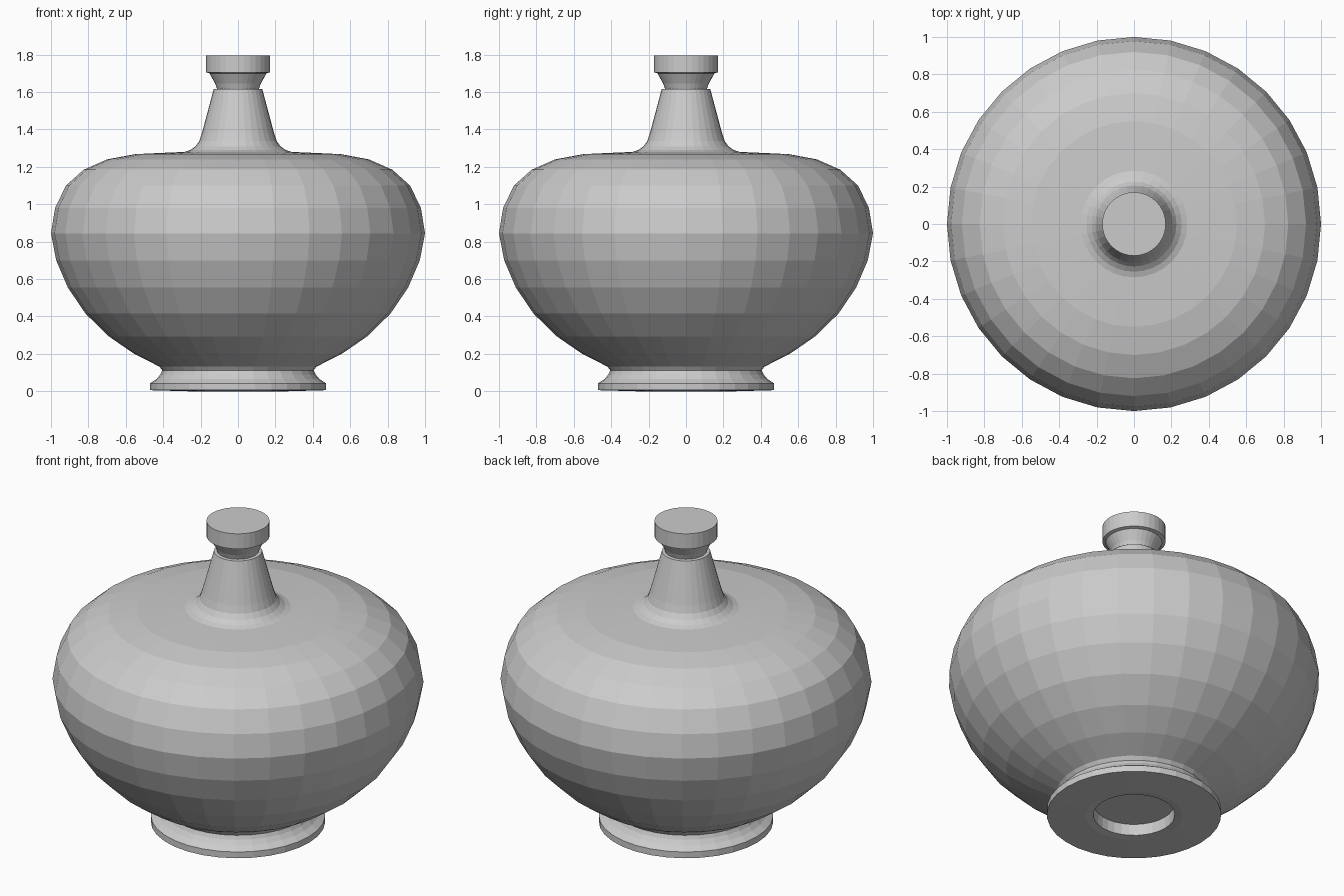
import bpy, bmesh, math, random
from mathutils import Vector

if "Cube" in bpy.data.objects:
    bpy.data.objects.remove(bpy.data.objects["Cube"])

random.seed(7)
SIDES = 32


def lathe(profile):
    """Revolve (radius, z) points around z; radius 0 makes a pole."""
    bm = bmesh.new()
    rings = []
    for r, z in profile:
        if r == 0:
            rings.append([bm.verts.new((0, 0, z))] * SIDES)
        else:
            rings.append([bm.verts.new((r * math.cos(2 * math.pi * i / SIDES),
                                        r * math.sin(2 * math.pi * i / SIDES), z))
                          for i in range(SIDES)])
    for a, b in zip(rings, rings[1:]):
        for i in range(SIDES):
            j = (i + 1) % SIDES
            bm.faces.new(list(dict.fromkeys((a[i], a[j], b[j], b[i]))))
    return bm


def finish(bm, name):
    mesh = bpy.data.meshes.new(name)
    bm.to_mesh(mesh)
    bm.free()
    obj = bpy.data.objects.new(name, mesh)
    bpy.context.collection.objects.link(obj)


def fracture(bm, name, seeds):
    """Cut the surface into the cells nearest to each seed point."""
    for n, s in enumerate(seeds):
        shard = bm.copy()
        for t in seeds:
            if t is s or not shard.faces:
                continue
            geom = shard.verts[:] + shard.edges[:] + shard.faces[:]
            bmesh.ops.bisect_plane(shard, geom=geom, dist=1e-6, plane_co=(s + t) / 2,
                                   plane_no=(t - s).normalized(), clear_outer=True)
        if shard.faces:
            finish(shard, f"{name}_shard_{n + 1}")
        else:
            shard.free()
    bm.free()


def scatter(count, r_min, r_max, z_min, z_max, gap):
    """Random seed points in a ring-shaped volume, kept apart by gap."""
    pts = []
    for _ in range(4000):
        a, r = random.uniform(0, 2 * math.pi), random.uniform(r_min, r_max)
        p = Vector((r * math.cos(a), r * math.sin(a), random.uniform(z_min, z_max)))
        if len(pts) < count and all((p - q).length > gap for q in pts):
            pts.append(p)
    return pts


# Foot: flared ring with a round recess underneath
foot = [(0, 0.07), (0.215, 0.07), (0.22, 0.005), (0.26, 0.0), (0.47, 0.006),
        (0.47, 0.043), (0.435, 0.066), (0.415, 0.09), (0.405, 0.112)]
fracture(lathe(foot), "foot", scatter(16, 0.2, 0.45, 0.0, 0.12, 0.14))

# Body: squat bowl with a flat shoulder
body = [(0.405, 0.112), (0.42, 0.132), (0.555, 0.2), (0.69, 0.293), (0.815, 0.415),
        (0.91, 0.555), (0.972, 0.7), (1.0, 0.845), (0.978, 0.98), (0.92, 1.10),
        (0.825, 1.185), (0.70, 1.24), (0.55, 1.268), (0.40, 1.275), (0.285, 1.28)]
fracture(lathe(body), "body", scatter(36, 0.4, 0.95, 0.15, 1.25, 0.3))

# Neck: tapered tube with a flared root
neck = [(0.285, 1.28), (0.255, 1.29), (0.227, 1.31), (0.207, 1.338), (0.193, 1.38),
        (0.13, 1.615), (0.112, 1.617)]
fracture(lathe(neck), "neck", scatter(9, 0.1, 0.25, 1.28, 1.6, 0.13))

# Mouth: flared lip with a flat round cap
mouth = [(0.112, 1.617), (0.122, 1.645), (0.152, 1.70), (0.17, 1.705),
         (0.17, 1.795), (0, 1.795)]
finish(lathe(mouth), "mouth")
